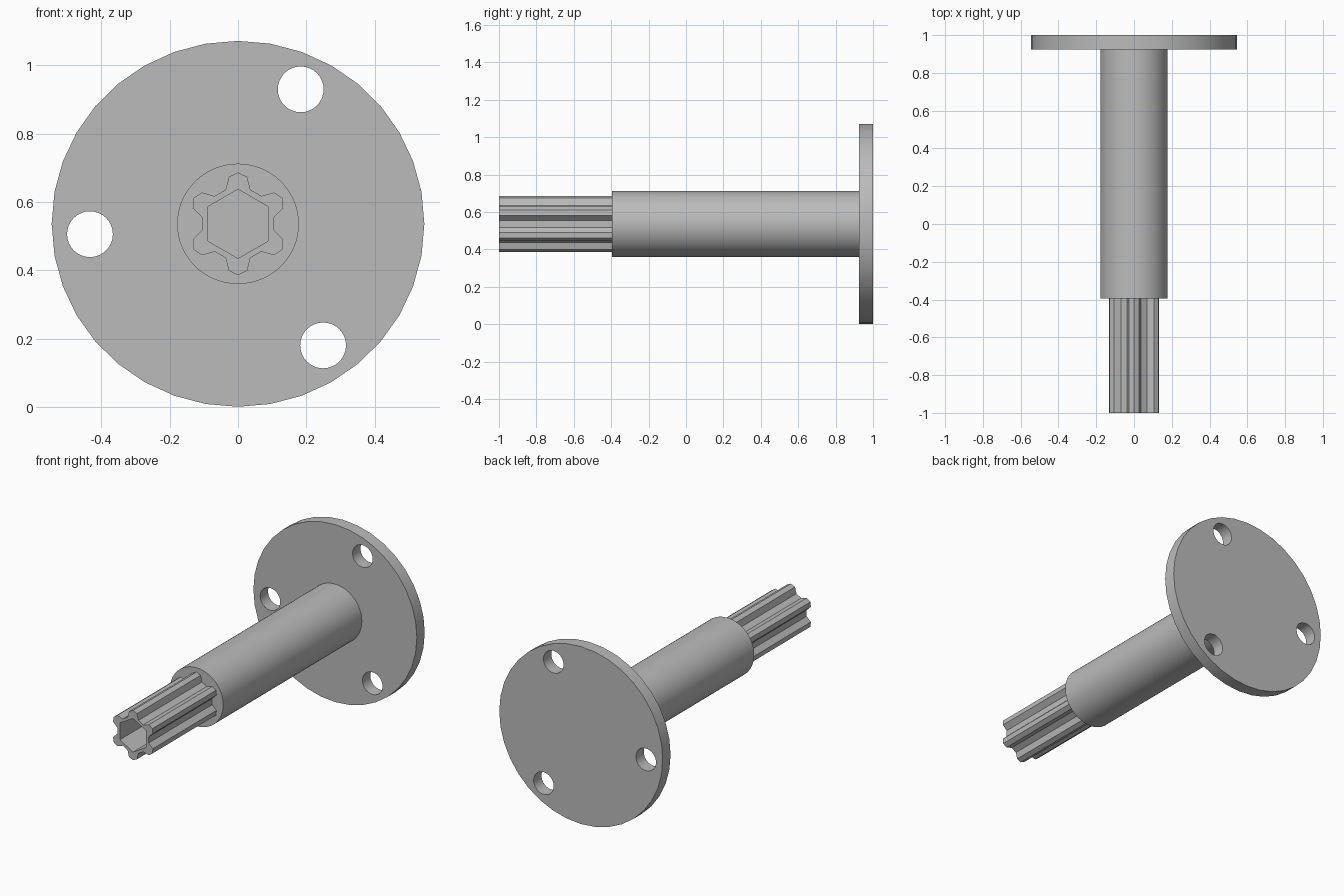
import bpy
import bmesh
from math import sin, cos, radians, pi

cube = bpy.data.objects.get("Cube")
if cube:
    bpy.data.objects.remove(cube, do_unlink=True)

AXIS_Z = 0.536

steel = bpy.data.materials.new("grey_steel")
steel.use_nodes = True
grey = (0.5, 0.5, 0.5, 1)
steel.diffuse_color = grey
steel.node_tree.nodes["Principled BSDF"].inputs["Base Color"].default_value = grey


def ring(rx, rz, sides, cx=0, cz=0):
    """Closed loop of points with one point at the top."""
    return [(cx + rx * sin(2 * pi * i / sides), cz + rz * cos(2 * pi * i / sides))
            for i in range(sides)]


def extruded(name, loops, y0, y1):
    """Solid plate or bar from an outline plus inner hole loops, along y."""
    curve = bpy.data.curves.new(name, "CURVE")
    curve.dimensions = "2D"
    curve.fill_mode = "BOTH"
    curve.extrude = (y1 - y0) / 2
    for loop in loops:
        spline = curve.splines.new("POLY")
        spline.points.add(len(loop) - 1)
        for point, (x, z) in zip(spline.points, loop):
            point.co = (x, z, 0, 1)
        spline.use_cyclic_u = True
    obj = bpy.data.objects.new(name, curve)
    obj.location = (0, (y0 + y1) / 2, AXIS_Z)
    obj.rotation_euler.x = pi / 2
    bpy.context.collection.objects.link(obj)
    bpy.ops.object.select_all(action="DESELECT")
    obj.select_set(True)
    bpy.context.view_layer.objects.active = obj
    bpy.ops.object.convert(target="MESH")
    obj = bpy.context.view_layer.objects.active
    obj.name = name
    # Weld caps to walls
    bm = bmesh.new()
    bm.from_mesh(obj.data)
    bmesh.ops.remove_doubles(bm, verts=bm.verts, dist=0.0001)
    bmesh.ops.recalc_face_normals(bm, faces=bm.faces)
    bm.to_mesh(obj.data)
    bm.free()
    obj.data.materials.clear()
    obj.data.materials.append(steel)
    bpy.ops.object.shade_smooth_by_angle(angle=radians(15))
    return obj


# Flange with three bolt holes
bolt_holes = [ring(0.067, 0.067, 32, 0.434 * cos(radians(a)), 0.434 * sin(radians(a)))
              for a in (65, -55, 184)]
extruded("flange", [ring(0.545, 0.535, 36)] + bolt_holes, 0.925, 1.0)

# Round shaft
extruded("shaft", [ring(0.178, 0.176, 64)], -0.395, 0.925)

# Six-lobed splined end with a hexagonal socket
lobe = [(-20, 0.106), (-11, 0.140), (0, 0.150), (11, 0.140), (20, 0.106)]
outline = [(r * sin(radians(60 * k + a)), r * cos(radians(60 * k + a)))
           for k in range(6) for a, r in lobe]
extruded("splined_end", [outline, ring(0.101, 0.101, 6)], -1.0, -0.395)
